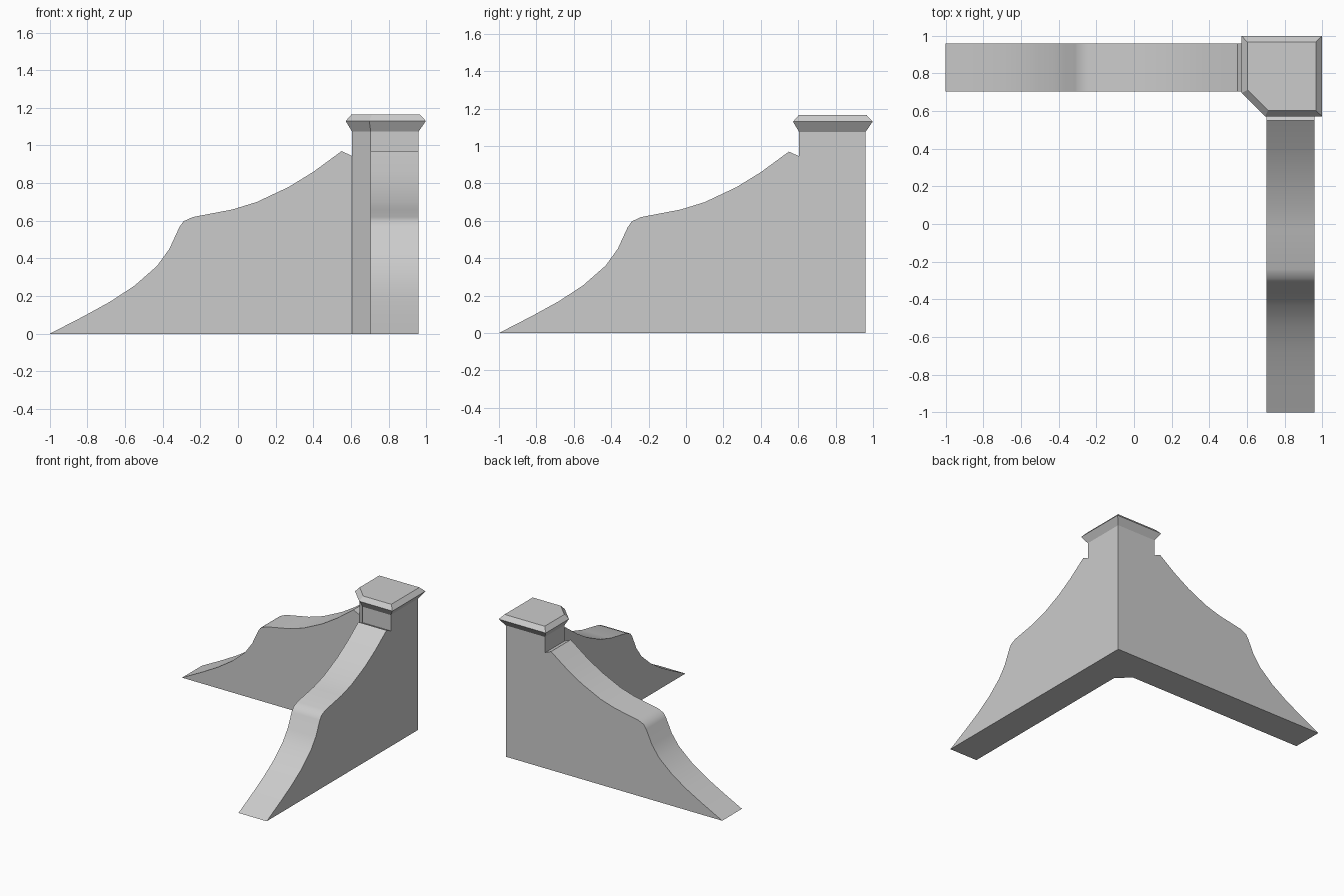
import bpy, bmesh

if "Cube" in bpy.data.objects:
    bpy.data.objects.remove(bpy.data.objects["Cube"])

A, C, B = 0.605, 0.705, 0.96   # post inner face, wing inner face, outer face
JOINT = 0.945                  # height where the wings meet the post


def finish(name, bm):
    bmesh.ops.recalc_face_normals(bm, faces=bm.faces[:])
    mesh = bpy.data.meshes.new(name)
    bm.to_mesh(mesh)
    bm.free()
    ob = bpy.data.objects.new(name, mesh)
    bpy.context.collection.objects.link(ob)
    return ob


# Curved top line of a wing, followed by its foot at the post
profile = [(-1, 0), (-.82, .093), (-.68, .17), (-.55, .255), (-.43, .36),
           (-.365, .45), (-.312, .565), (-.29, .597), (-.24, .62),
           (-.03, .66), (.10, .70), (.27, .78), (.40, .86), (.55, .97),
           (A, JOINT), (A, 0)]


def wing(name, along_x):
    bm = bmesh.new()
    sides = []
    for t in (C, B):
        sides.append([bm.verts.new((s, t, z) if along_x else (t, s, z))
                      for s, z in profile])
        bm.faces.new(sides[-1])
    n = len(profile)
    for i in range(n):
        if i == n - 2:      # open where it joins the post
            continue
        j = (i + 1) % n
        bm.faces.new((sides[0][i], sides[0][j], sides[1][j], sides[1][i]))
    ob = finish(name, bm)
    bpy.context.view_layer.objects.active = ob
    ob.select_set(True)
    bpy.ops.object.shade_smooth_by_angle(angle=0.75)
    ob.select_set(False)


wing("left_wing", True)
wing("front_wing", False)

# Corner post with chamfered inner corner, flaring into the bevelled cap
rings = [(A, C, B, 0), (A, C, B, JOINT), (A, C, B, 1.075),
         (.572, .697, .998, 1.13), (.603, .712, .966, 1.165)]
bm = bmesh.new()
loops = [[bm.verts.new((x, y, z)) for x, y in
          ((b, b), (a, b), (a, c), (c, a), (b, a))] for a, c, b, z in rings]
for k in range(len(loops) - 1):
    for i in range(5):
        if k == 0 and i in (1, 3):   # covered by the wings
            continue
        j = (i + 1) % 5
        bm.faces.new((loops[k][i], loops[k][j], loops[k + 1][j], loops[k + 1][i]))
bm.faces.new(loops[0][::-1])
bm.faces.new(loops[-1])
finish("corner_post", bm)
